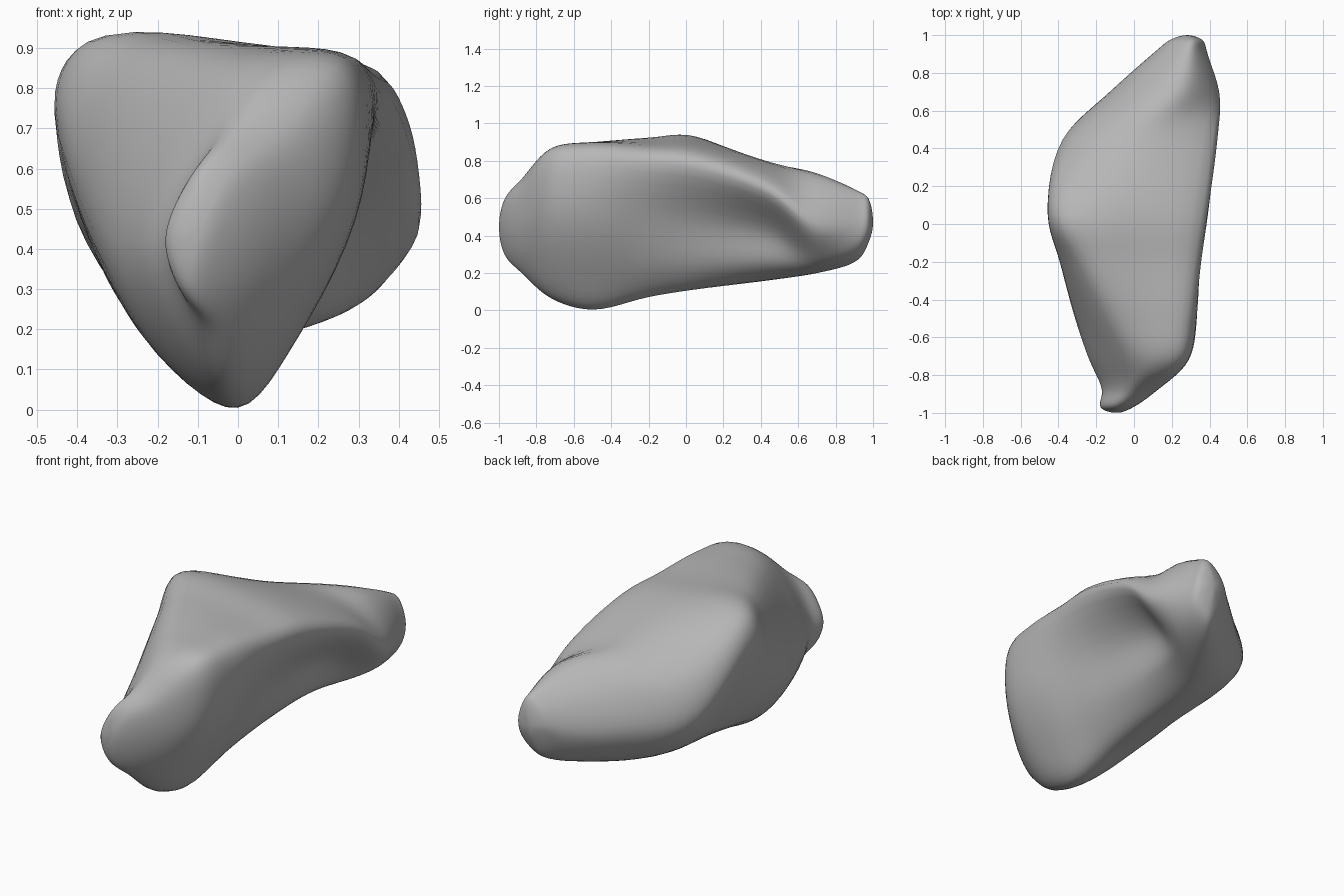
import bpy
import bmesh
from mathutils import Vector

cube = bpy.data.objects.get("Cube")
if cube:
    bpy.data.objects.remove(cube, do_unlink=True)

# Stations along the stone, front to back
STATIONS = (-.88, -.72, -.5, -.2, .05, .45, .7, .92)

# Rails running along the stone, in order around it: (x, z) at each station
crest = [(-.09, .62), (-.05, .79), (-.14, .85), (-.28, .895), (-.39, .91), (-.3, .67), (0, .65), (.18, .57)]
top = [(-.01, .7), (.1, .865), (.1, .9), (.05, .905), (0, .91), (.05, .795), (.26, .73), (.3, .64)]
right_ridge = [(.1, .66), (.26, .84), (.305, .86), (.35, .83), (.395, .8), (.45, .65), (.455, .46), (.38, .48)]
right_hollow = [(.12, .5), (.28, .55), (.31, .53), (.26, .5), (.23, .48), (.23, .42), (.34, .3), (.37, .36)]
lower_right = [(.05, .3), (.15, .25), (.15, .18), (.14, .2), (.14, .22), (.17, .24), (.23, .225), (.3, .29)]
keel = [(-.05, .2), (-.02, .06), (0, 0), (0, .07), (0, .11), (0, .16), (.1, .2), (.24, .27)]
lower_left = [(-.12, .25), (-.14, .16), (-.18, .12), (-.24, .19), (-.27, .25), (-.25, .27), (-.03, .26), (.17, .33)]
left_side = [(-.17, .42), (-.24, .42), (-.315, .42), (-.395, .57), (-.46, .77), (-.38, .47), (-.13, .43), (.12, .44)]
RAILS = (crest, top, right_ridge, right_hollow, lower_right, keel, lower_left, left_side)

FRONT_TIP = Vector((-.09, -1, .45))
BACK_TIP = Vector((.28, 1, .46))
STEPS = 6


def span(a, b, c, d):
    """Centripetal curve from b to c, guided by the neighbours a and d."""
    k0 = 0
    k1 = k0 + (b - a).length ** .5
    k2 = k1 + (c - b).length ** .5
    k3 = k2 + (d - c).length ** .5
    for s in range(STEPS):
        t = k1 + (k2 - k1) * s / STEPS
        p = a.lerp(b, (t - k0) / (k1 - k0))
        q = b.lerp(c, (t - k1) / (k2 - k1))
        r = c.lerp(d, (t - k2) / (k3 - k2))
        p = p.lerp(q, (t - k0) / (k2 - k0))
        q = q.lerp(r, (t - k1) / (k3 - k1))
        yield p.lerp(q, (t - k1) / (k2 - k1))


def end_ring(ring, tip, size, inset):
    """Small copy of an end section, placed just short of the tip."""
    mid = sum(ring, Vector()) / len(ring)
    base = Vector((tip.x, tip.y - inset, tip.z))
    return [base + Vector((p.x - mid.x, 0, p.z - mid.z)) * size for p in ring]


# Cross-sections, with a small one near each tip
body = [[Vector((rail[i][0], y, rail[i][1])) for rail in RAILS] for i, y in enumerate(STATIONS)]
rings = [end_ring(body[0], FRONT_TIP, .6, -.03)] + body + [end_ring(body[-1], BACK_TIP, .65, .025)]

# Lengthwise curves, each running over both tips towards the opposite rail
half = len(RAILS) // 2
long_lines = []
for k in range(len(RAILS)):
    path = [rings[0][k - half], FRONT_TIP] + [r[k] for r in rings] + [BACK_TIP, rings[-1][k - half]]
    long_lines.append([p for i in range(len(path) - 3) for p in span(*path[i:i + 4])])

# Skin closed sections through the curves
bm = bmesh.new()
grid = []
for section in list(zip(*long_lines))[1:]:
    n = len(section)
    grid.append([bm.verts.new(p) for i in range(n)
                 for p in span(*(section[(i + o) % n] for o in (-1, 0, 1, 2)))])
count = len(grid[0])
for r0, r1 in zip(grid, grid[1:]):
    for k in range(count):
        j = (k + 1) % count
        bm.faces.new((r0[k], r0[j], r1[j], r1[k]))
for ring, tip in ((grid[0], FRONT_TIP), (grid[-1], BACK_TIP)):
    pole = bm.verts.new(tip)
    for k in range(count):
        bm.faces.new((ring[k], ring[(k + 1) % count], pole))
for _ in range(2):
    bmesh.ops.smooth_vert(bm, verts=bm.verts, factor=.5, use_axis_x=True, use_axis_y=True, use_axis_z=True)
bmesh.ops.recalc_face_normals(bm, faces=bm.faces)

mesh = bpy.data.meshes.new("stone")
bm.to_mesh(mesh)
bm.free()
stone = bpy.data.objects.new("stone", mesh)
bpy.context.collection.objects.link(stone)
mesh.shade_smooth()

# Plain grey stone
grey = bpy.data.materials.new("stone_grey")
grey.use_nodes = True
colour = (.47, .47, .47, 1)
grey.diffuse_color = colour
grey.node_tree.nodes["Principled BSDF"].inputs["Base Color"].default_value = colour
mesh.materials.append(grey)
